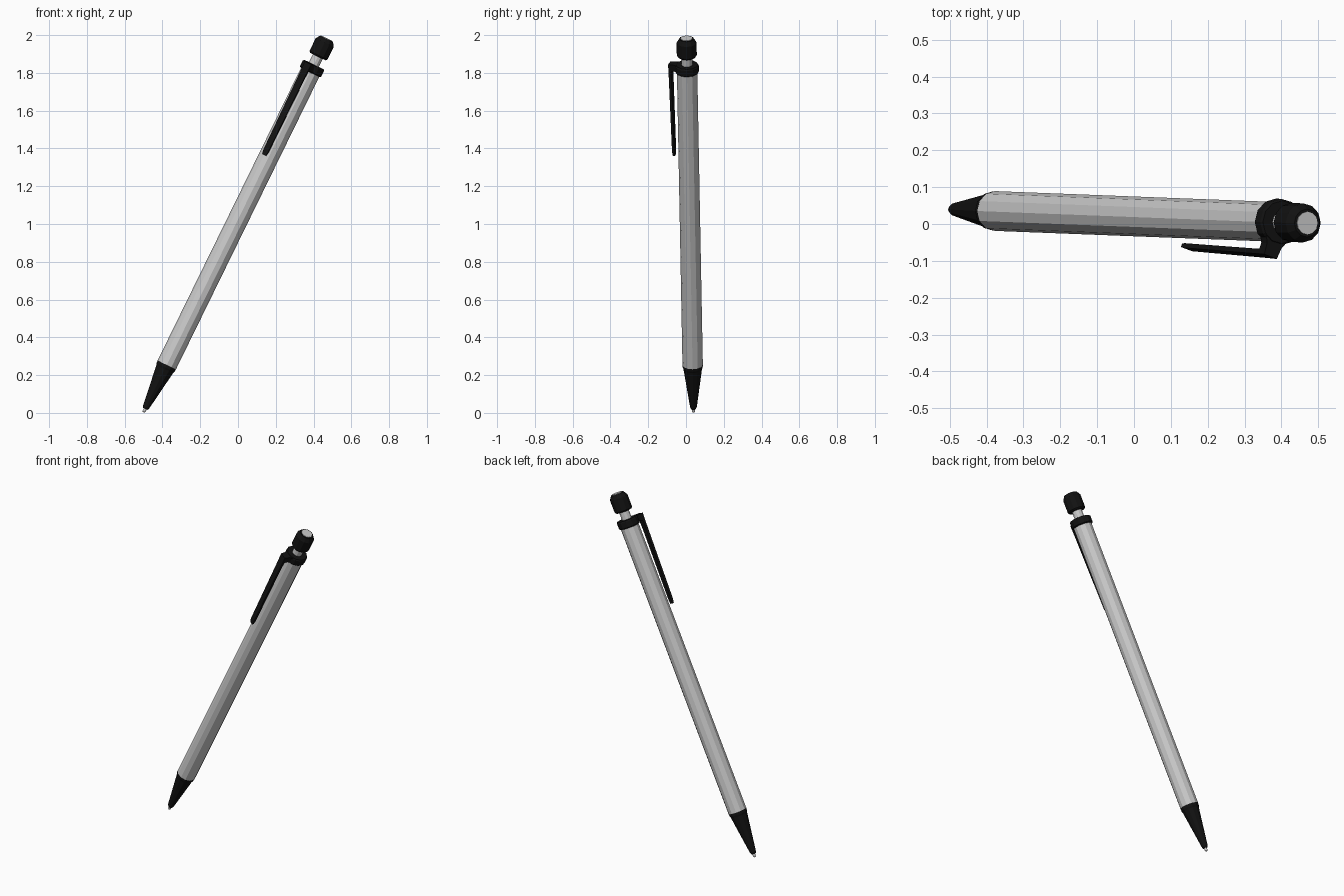
import bpy, bmesh, math
from mathutils import Vector, Matrix

if "Cube" in bpy.data.objects:
    bpy.data.objects.remove(bpy.data.objects["Cube"])

SIDES = 12
black = bpy.data.materials.new("black_plastic")
black.diffuse_color = (0.006, 0.006, 0.006, 1)
black.use_nodes = True
black.node_tree.nodes["Principled BSDF"].inputs["Base Color"].default_value = black.diffuse_color

# pen frame: local z runs along the pen from the tip, local x faces the front
TIP = Vector((-0.5, 0.04, 0.003))
axis = Vector((0.44, -0.017, 0.898)).normalized()
side = axis.cross(Vector((0, -1, 0))).normalized()
front = side.cross(axis)
PEN = Matrix((front, side, axis)).transposed().to_4x4()
PEN.translation = TIP


def loft(name, rings, mat=None, spin=0.0):
    """Skin equal-sized rings of local points and cap both ends."""
    bm = bmesh.new()
    loops = [[bm.verts.new(p) for p in ring] for ring in rings]
    n = len(loops[0])
    for a, b in zip(loops, loops[1:]):
        for i in range(n):
            j = (i + 1) % n
            bm.faces.new((a[i], a[j], b[j], b[i]))
    bm.faces.new(loops[0][::-1])
    bm.faces.new(loops[-1])
    bmesh.ops.recalc_face_normals(bm, faces=bm.faces)
    me = bpy.data.meshes.new(name)
    bm.to_mesh(me)
    bm.free()
    ob = bpy.data.objects.new(name, me)
    bpy.context.collection.objects.link(ob)
    ob.matrix_world = PEN @ Matrix.Rotation(spin, 4, 'Z')
    if mat:
        me.materials.append(mat)
    return ob


def turned(name, profile, mat=None):
    """Round part from (radius, distance along pen) pairs."""
    rings = []
    for r, z in profile:
        rings.append([(r * math.cos(k * math.tau / SIDES),
                       r * math.sin(k * math.tau / SIDES), z) for k in range(SIDES)])
    return loft(name, rings, mat)


# writing end
turned("lead_point", [(0.005, 0.0), (0.008, 0.005), (0.009, 0.04)])
turned("tip_cone", [(0.013, 0.02), (0.018, 0.032), (0.049, 0.255), (0.053, 0.265), (0.054, 0.285)], black)

# body
turned("barrel", [(0.054, 0.28), (0.054, 2.015)])
turned("collar", [(0.058, 2.005), (0.063, 2.01), (0.063, 2.043), (0.058, 2.05)], black)

# push button with a pale end disc
turned("button_stem", [(0.029, 2.04), (0.029, 2.11)])
turned("button_cap", [(0.046, 2.098), (0.053, 2.106), (0.053, 2.18), (0.038, 2.203)], black)
turned("button_end", [(0.031, 2.19), (0.031, 2.206)])

# pocket clip: (inner x, inner z, outer x, outer z, half width)
sections = [(0.040, 2.010, 0.040, 2.048, 0.036),
            (0.068, 2.012, 0.068, 2.048, 0.023),
            (0.083, 2.005, 0.099, 2.046, 0.020),
            (0.083, 1.960, 0.097, 1.960, 0.018),
            (0.075, 1.530, 0.088, 1.530, 0.015),
            (0.075, 1.505, 0.085, 1.505, 0.011)]
loft("pocket_clip", [[(xi, -w, zi), (xi, w, zi), (xo, w, zo), (xo, -w, zo)]
                     for xi, zi, xo, zo, w in sections], black, math.radians(-19))
